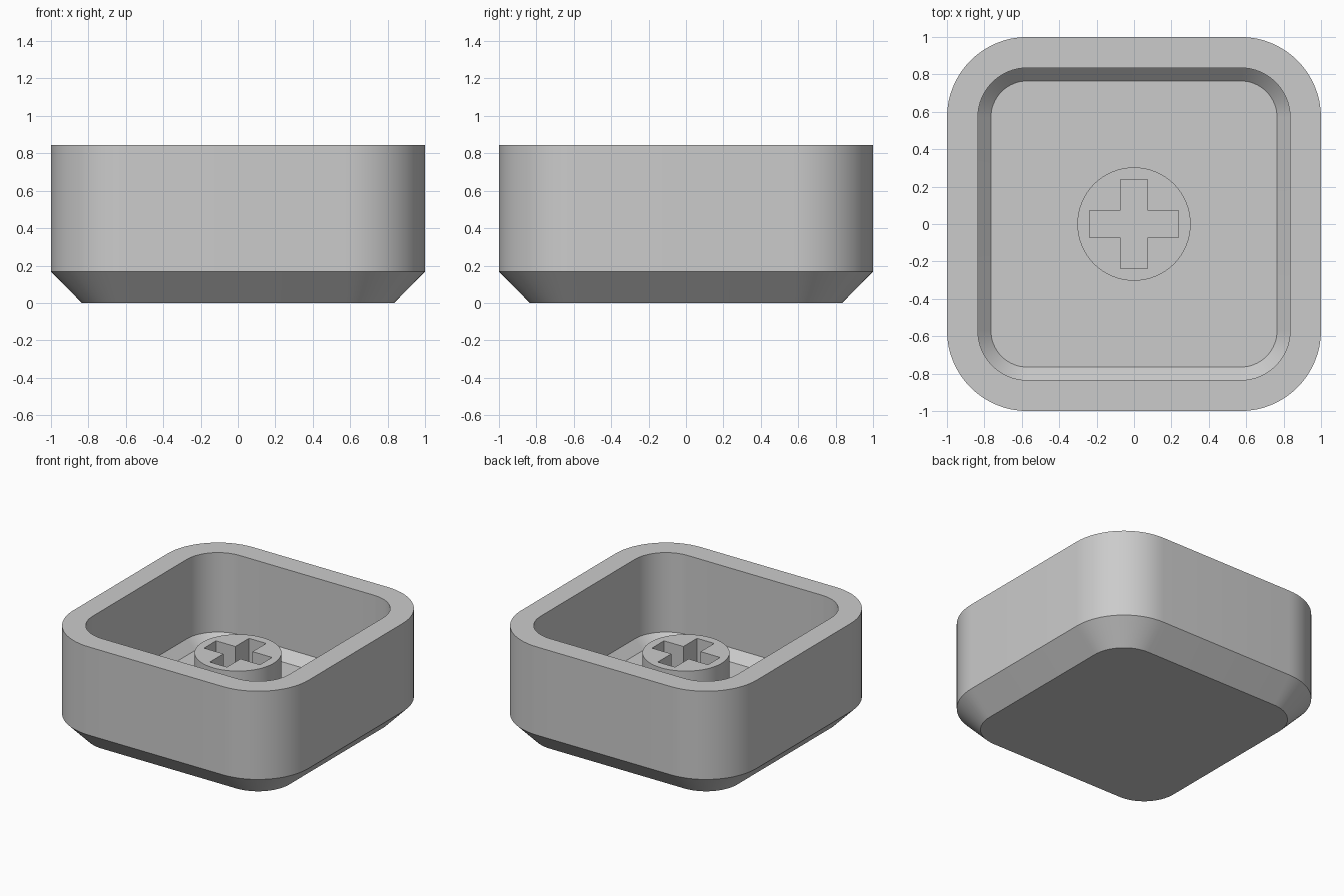
import bpy
import bmesh
from math import cos, sin, pi, radians

cube = bpy.data.objects.get("Cube")
if cube:
    bpy.data.objects.remove(cube, do_unlink=True)

grey = bpy.data.materials.new("plain grey")
grey.use_nodes = True
colour = (0.6, 0.6, 0.6, 1)
grey.diffuse_color = colour
grey.node_tree.nodes["Principled BSDF"].inputs["Base Color"].default_value = colour

CORNER = 0.57      # centre of every rounded corner
FLOOR_Z = 0.165
STEM_Z = 0.57
RIM_Z = 0.845


def rounded_square(half, steps=16):
    """Outline points of a square with concentric rounded corners."""
    r = half - CORNER
    pts = []
    for q, (sx, sy) in enumerate([(1, 1), (-1, 1), (-1, -1), (1, -1)]):
        for i in range(steps + 1):
            a = (q + i / steps) * pi / 2
            pts.append((sx * CORNER + r * cos(a), sy * CORNER + r * sin(a)))
    return pts


def ring(bm, pts, z):
    return [bm.verts.new((x, y, z)) for x, y in pts]


def bridge(bm, a, b):
    for i in range(len(a)):
        j = (i + 1) % len(a)
        bm.faces.new((a[i], a[j], b[j], b[i]))


def loop_edges(bm, loop):
    return [bm.edges.get((loop[i - 1], loop[i])) for i in range(len(loop))]


def finish(bm, name):
    bmesh.ops.recalc_face_normals(bm, faces=bm.faces[:])
    mesh = bpy.data.meshes.new(name)
    bm.to_mesh(mesh)
    bm.free()
    mesh.materials.append(grey)
    obj = bpy.data.objects.new(name, mesh)
    bpy.context.collection.objects.link(obj)
    bpy.ops.object.select_all(action='DESELECT')
    obj.select_set(True)
    bpy.context.view_layer.objects.active = obj
    bpy.ops.object.shade_smooth_by_angle(angle=radians(30))


# Hollow shell: chamfered base, outer wall, rim, inner wall, inner chamfer, floor
bm = bmesh.new()
profile = [(0.835, 0), (1, 0.168), (1, RIM_Z), (0.835, RIM_Z),
           (0.835, FLOOR_Z + 0.07), (0.765, FLOOR_Z)]
rings = [ring(bm, rounded_square(half), z) for half, z in profile]
for lower, upper in zip(rings, rings[1:]):
    bridge(bm, lower, upper)
bm.faces.new(rings[0])
bm.faces.new(rings[-1])
finish(bm, "cap_shell")

# Round stem with a cross-shaped socket down to the floor
bm = bmesh.new()
circle = [(0.303 * cos(i * pi / 32), 0.303 * sin(i * pi / 32)) for i in range(64)]
w, l = 0.073, 0.238
cross = []
for c, s in [(1, 0), (0, 1), (-1, 0), (0, -1)]:
    cross += [(c * x - s * y, s * x + c * y) for x, y in [(l, -w), (l, w), (w, w)]]
ends = []
outer = [ring(bm, circle, z) for z in (FLOOR_Z - 0.02, STEM_Z)]
inner = [ring(bm, cross, z) for z in (FLOOR_Z - 0.02, STEM_Z)]
bridge(bm, *outer)
bridge(bm, *inner)
for o, i in zip(outer, inner):
    bmesh.ops.triangle_fill(bm, use_beauty=True,
                            edges=loop_edges(bm, o) + loop_edges(bm, i))
finish(bm, "stem")
